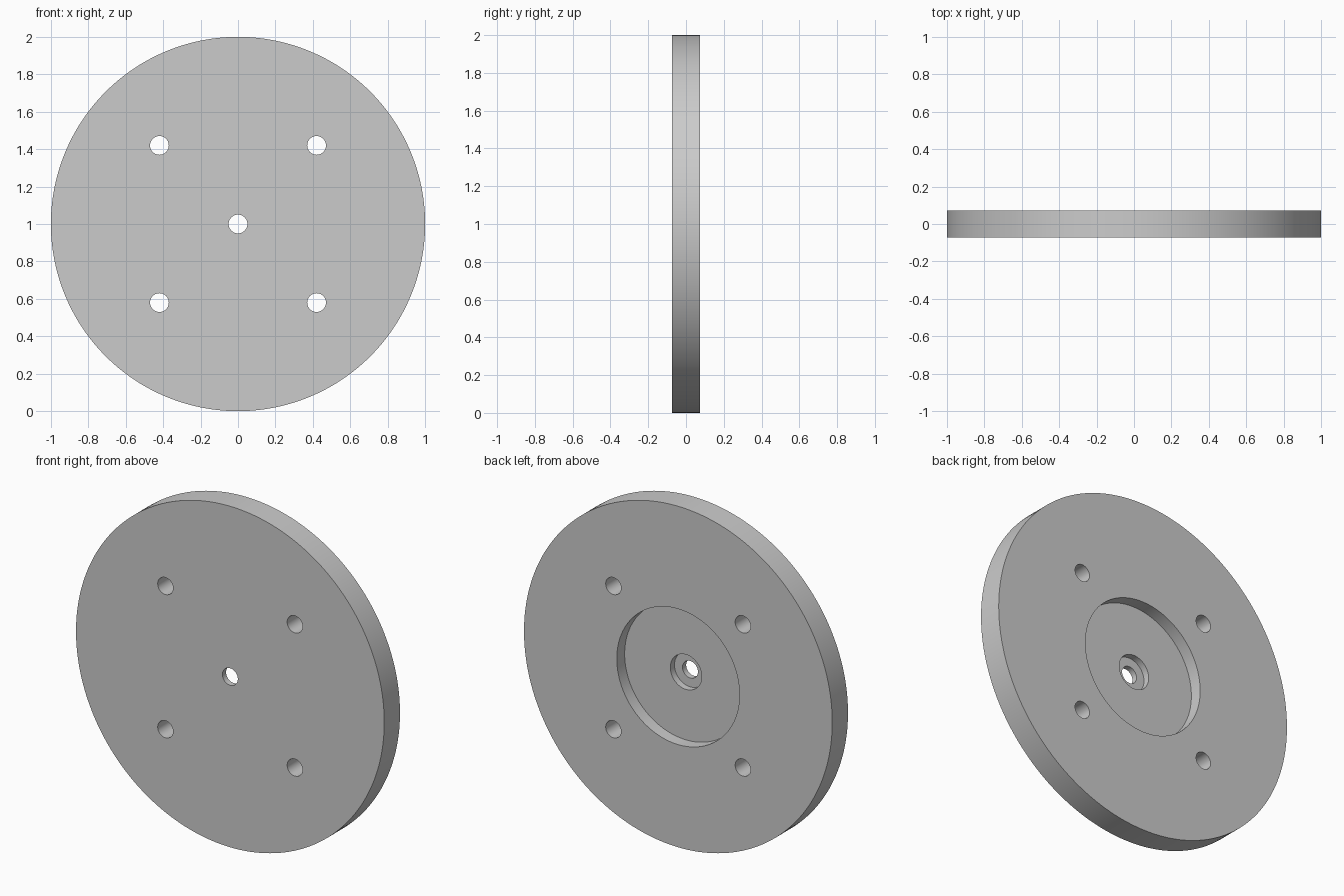
import bpy
from math import radians

if "Cube" in bpy.data.objects:
    bpy.data.objects.remove(bpy.data.objects["Cube"])

T = 0.146          # plate thickness
BACK = T / 2       # back face position on y


def rod(name, radius, y0, y1, x=0, z=1, sides=64):
    """Cylinder along y between y0 and y1."""
    bpy.ops.mesh.primitive_cylinder_add(
        vertices=sides, radius=radius, depth=y1 - y0,
        location=(x, (y0 + y1) / 2, z), rotation=(radians(90), 0, 0))
    ob = bpy.context.object
    ob.name = name
    bpy.ops.object.transform_apply(location=True, rotation=True, scale=True)
    return ob


# Round plate
plate = rod("round_plate", 1.0, -BACK, BACK, sides=192)

# Stepped centre: wide recess, counterbore and through hole
cutters = [
    rod("recess_cutter", 0.398, BACK - 0.073, BACK + 0.1, sides=128),
    rod("counterbore_cutter", 0.102, BACK - 0.112, BACK + 0.12),
    rod("centre_hole_cutter", 0.05, -0.2, 0.22),
]

# Four bolt holes
for sx in (-1, 1):
    for sz in (-1, 1):
        cutters.append(rod("bolt_hole_cutter", 0.05, -0.2, 0.2,
                           0.42 * sx, 1 + 0.42 * sz))

# Cut every opening, then remove the cutters
bpy.ops.object.select_all(action='DESELECT')
bpy.context.view_layer.objects.active = plate
plate.select_set(True)
for cutter in cutters:
    cutter.hide_render = True
    mod = plate.modifiers.new("cut", 'BOOLEAN')
    mod.operation = 'DIFFERENCE'
    mod.solver = 'EXACT'
    mod.object = cutter
    bpy.ops.object.modifier_apply(modifier=mod.name)
    bpy.data.objects.remove(cutter)

bpy.ops.object.shade_smooth_by_angle(angle=radians(30))
